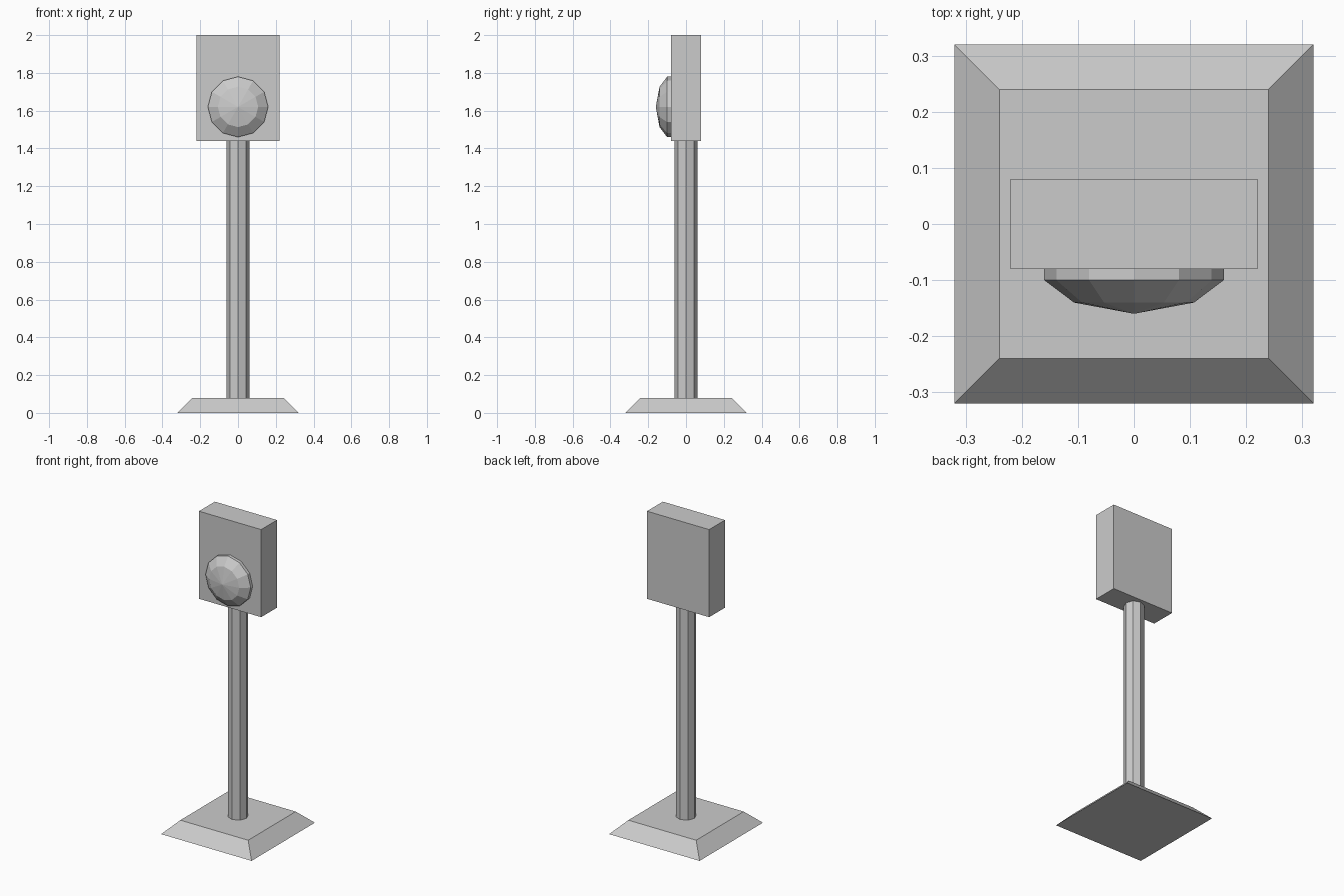
import bpy
from math import cos, sin, pi, sqrt
from mathutils import Matrix

if "Cube" in bpy.data.objects:
    bpy.data.objects.remove(bpy.data.objects["Cube"])


def lathe(name, profile, sides, start=0.0, matrix=Matrix()):
    """Flat-faced closed solid from (radius, height) rings; radius 0 ends in a point."""
    verts, faces, rings = [], [], []
    for r, h in profile:
        n = sides if r > 0 else 1
        rings.append([len(verts) + i for i in range(n)])
        for i in range(n):
            a = start + 2 * pi * i / sides
            verts.append(matrix @ Matrix.Translation((r * cos(a), r * sin(a), h)).to_translation())
    for lo, hi in zip(rings, rings[1:]):
        for i in range(sides):
            j = (i + 1) % sides
            if len(hi) == 1:
                faces.append((lo[i], lo[j], hi[0]))
            else:
                faces.append((lo[i], lo[j], hi[j], hi[i]))
    faces.append(rings[0][::-1])
    if len(rings[-1]) > 1:
        faces.append(rings[-1])
    mesh = bpy.data.meshes.new(name)
    mesh.from_pydata(verts, [], faces)
    obj = bpy.data.objects.new(name, mesh)
    bpy.context.collection.objects.link(obj)
    return obj


# Square foot with sloping sides
lathe("base_plate", [(0.32 * sqrt(2), 0), (0.24 * sqrt(2), 0.08)], 4, pi / 4)

# Eight-sided pole
lathe("pole", [(0.06, 0.08), (0.06, 1.44)], 8)

# Box head
bpy.ops.mesh.primitive_cube_add(size=1, location=(0, 0, 1.72))
head = bpy.context.object
head.name = "head_box"
for v in head.data.vertices:
    v.co.x *= 0.44
    v.co.y *= 0.16
    v.co.z *= 0.56

# Faceted dome lens facing the front
to_front = Matrix.Translation((0, 0, 1.62)) @ Matrix.Rotation(pi / 2, 4, 'X')
lathe("dome_lens", [(0.16, 0.08), (0.16, 0.10), (0.107, 0.14), (0, 0.16)], 12, 0, to_front)
